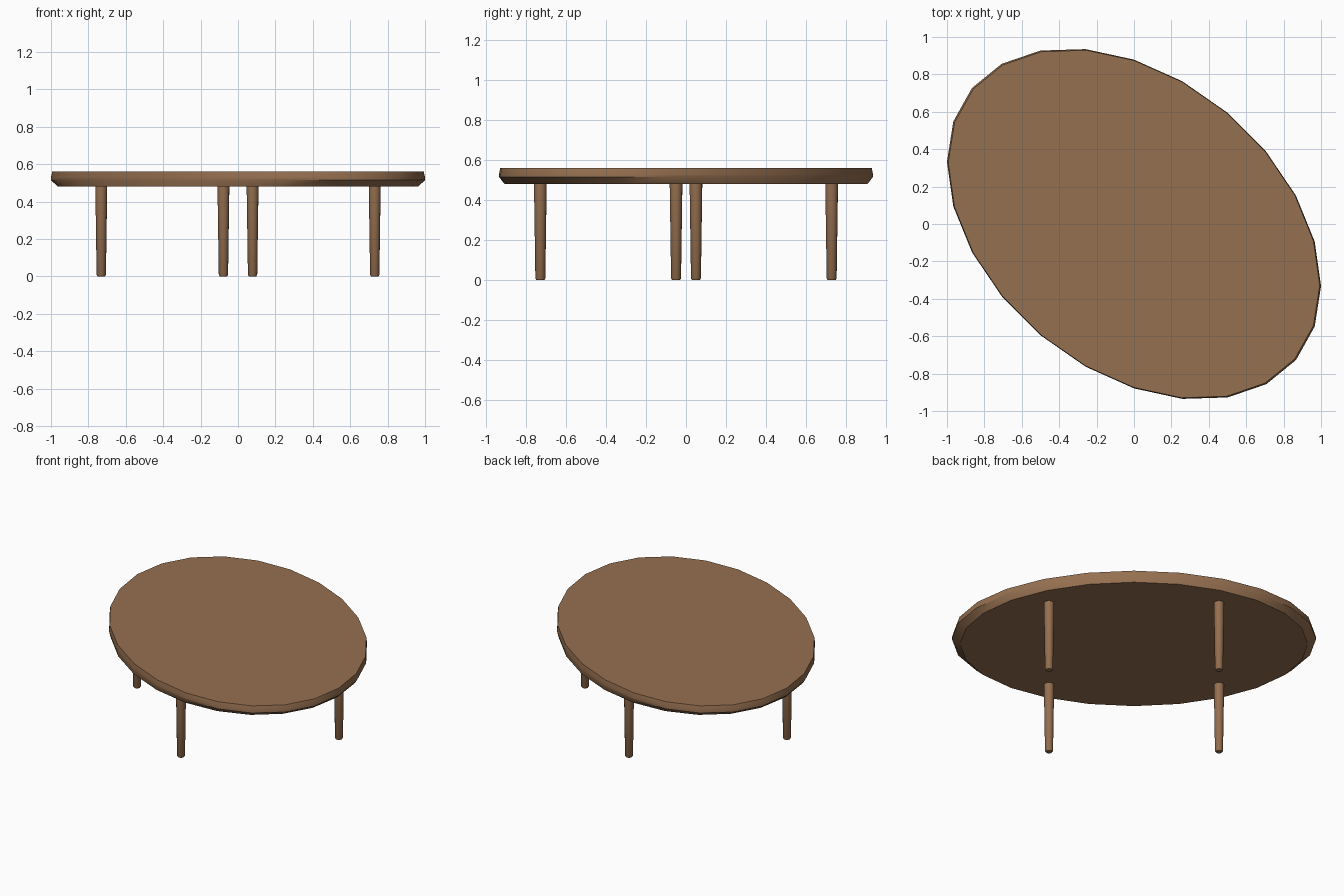
import bpy
import bmesh
from math import cos, sin, pi, radians

if "Cube" in bpy.data.objects:
    bpy.data.objects.remove(bpy.data.objects["Cube"])

TURN = radians(-40)

wood = bpy.data.materials.new("brown_wood")
wood.use_nodes = True
color = (0.30, 0.16, 0.08, 1)
wood.diffuse_color = color
wood.node_tree.nodes["Principled BSDF"].inputs["Base Color"].default_value = color


def turned(x, y):
    """Rotate a point from the table's own axes to the world."""
    return x * cos(TURN) - y * sin(TURN), x * sin(TURN) + y * cos(TURN)


def loft(name, rings, sides, center=(0, 0)):
    """Stack elliptical rings (long radius, short radius, z) into a capped solid."""
    bm = bmesh.new()
    loops = []
    for a, b, z in rings:
        loop = []
        for i in range(sides):
            t = 2 * pi * i / sides
            x, y = turned(center[0] + a * cos(t), center[1] + b * sin(t))
            loop.append(bm.verts.new((x, y, z)))
        loops.append(loop)
    for low, high in zip(loops, loops[1:]):
        for i in range(sides):
            j = (i + 1) % sides
            bm.faces.new((low[i], low[j], high[j], high[i]))
    bm.faces.new(loops[0][::-1])
    bm.faces.new(loops[-1])
    mesh = bpy.data.meshes.new(name)
    bm.to_mesh(mesh)
    bm.free()
    mesh.materials.append(wood)
    obj = bpy.data.objects.new(name, mesh)
    bpy.context.collection.objects.link(obj)
    bpy.ops.object.select_all(action="DESELECT")
    obj.select_set(True)
    bpy.context.view_layer.objects.active = obj
    bpy.ops.object.shade_smooth_by_angle(angle=radians(35))
    return obj


# Oval top with an undercut rim
loft("table_top", [(1.08, 0.77, 0.48), (1.131, 0.777, 0.515),
                   (1.131, 0.777, 0.53), (1.122, 0.774, 0.56)], 24)

# Four tapered legs with softened feet
leg_rings = [(r, r, z) for r, z in ((0.020, 0), (0.025, 0.008), (0.032, 0.485))]
for end, sx in (("long_end_a", 1), ("long_end_b", -1)):
    for side, sy in (("near", -1), ("far", 1)):
        loft(f"leg_{end}_{side}", leg_rings, 16, (sx * 0.528, sy * 0.508))
